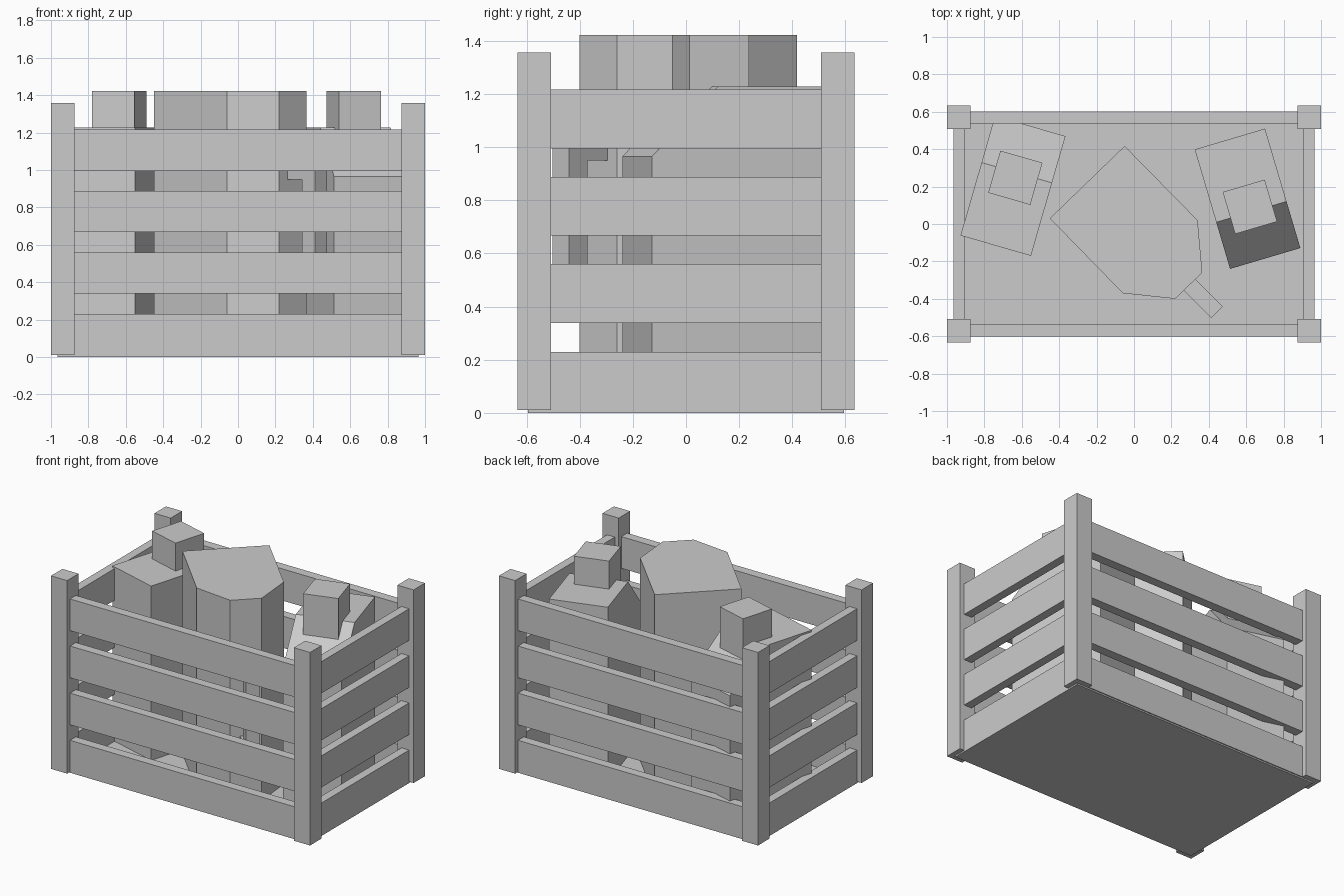
import bpy
from math import radians
from mathutils import Matrix

if "Cube" in bpy.data.objects:
    bpy.data.objects.remove(bpy.data.objects["Cube"])


def mesh_object(name, verts, faces):
    mesh = bpy.data.meshes.new(name)
    mesh.from_pydata(verts, [], faces)
    obj = bpy.data.objects.new(name, mesh)
    bpy.context.collection.objects.link(obj)
    return obj


def prism(name, outline, lo, hi, place=lambda a, b, h: (a, b, h)):
    """Extrude a counter-clockwise outline from lo to hi."""
    n = len(outline)
    verts = [place(a, b, h) for h in (lo, hi) for a, b in outline]
    faces = [tuple(reversed(range(n))), tuple(range(n, 2 * n))]
    faces += [(i, (i + 1) % n, n + (i + 1) % n, n + i) for i in range(n)]
    return mesh_object(name, verts, faces)


def box(name, x0, x1, y0, y1, z0, z1):
    return prism(name, [(x0, y0), (x1, y0), (x1, y1), (x0, y1)], z0, z1)


# crate floor
box("crate_floor", -0.965, 0.965, -0.595, 0.595, 0, 0.012)

# corner posts
for sx in (-1, 1):
    for sy in (-1, 1):
        x, y = sorted((sx * 0.875, sx)), sorted((sy * 0.508, sy * 0.634))
        box("corner_post", *x, *y, 0.01, 1.357)

# four rows of slats on every side
for row in range(4):
    z0 = 0.01 + row * 0.3285
    z1 = z0 + 0.221 if row else 0.23
    for s in (-1, 1):
        y = sorted((s * 0.537, s * 0.602))
        box("long_slat", -0.875, 0.875, *y, z0, z1)
        x = sorted((s * 0.905, s * 0.965))
        box("end_slat", *x, -0.508, 0.508, z0, z1)


# canister with one chamfered shoulder and a square cap
def canister(cx, cy, angle):
    m = Matrix.Translation((cx, cy, 0)) @ Matrix.Rotation(radians(angle), 4, 'Z')
    side = [(-0.333, 0.012), (0.333, 0.012), (0.333, 1.228),
            (-0.073, 1.228), (-0.333, 0.965)]
    body = prism("canister_body", side, -0.196, 0.196, lambda a, b, h: (h, a, b))
    cap = box("canister_cap", -0.117, 0.117, -0.162, 0.072, 1.0, 1.423)
    body.matrix_world = m
    cap.matrix_world = m


canister(0.607, 0.135, 16.5)
canister(-0.647, 0.204, 163.9)

# large faceted container
prism("container_body", [(-0.45, 0.03), (-0.06, -0.37), (0.22, -0.40),
                         (0.365, -0.26), (0.34, 0.02), (-0.05, 0.417)], 0.012, 1.423)

# bracket-shaped handle on the container
c_shape = [(-0.02, 0.37), (0.205, 0.37), (0.205, 1.05), (-0.02, 1.05),
           (-0.02, 0.95), (0.105, 0.95), (0.105, 0.47), (-0.02, 0.47)]
handle = prism("container_handle", c_shape, -0.044, 0.044, lambda a, b, h: (a, -h, b))
handle.matrix_world = (Matrix.Translation((0.299, -0.327, 0))
                       @ Matrix.Rotation(radians(-45), 4, 'Z'))
